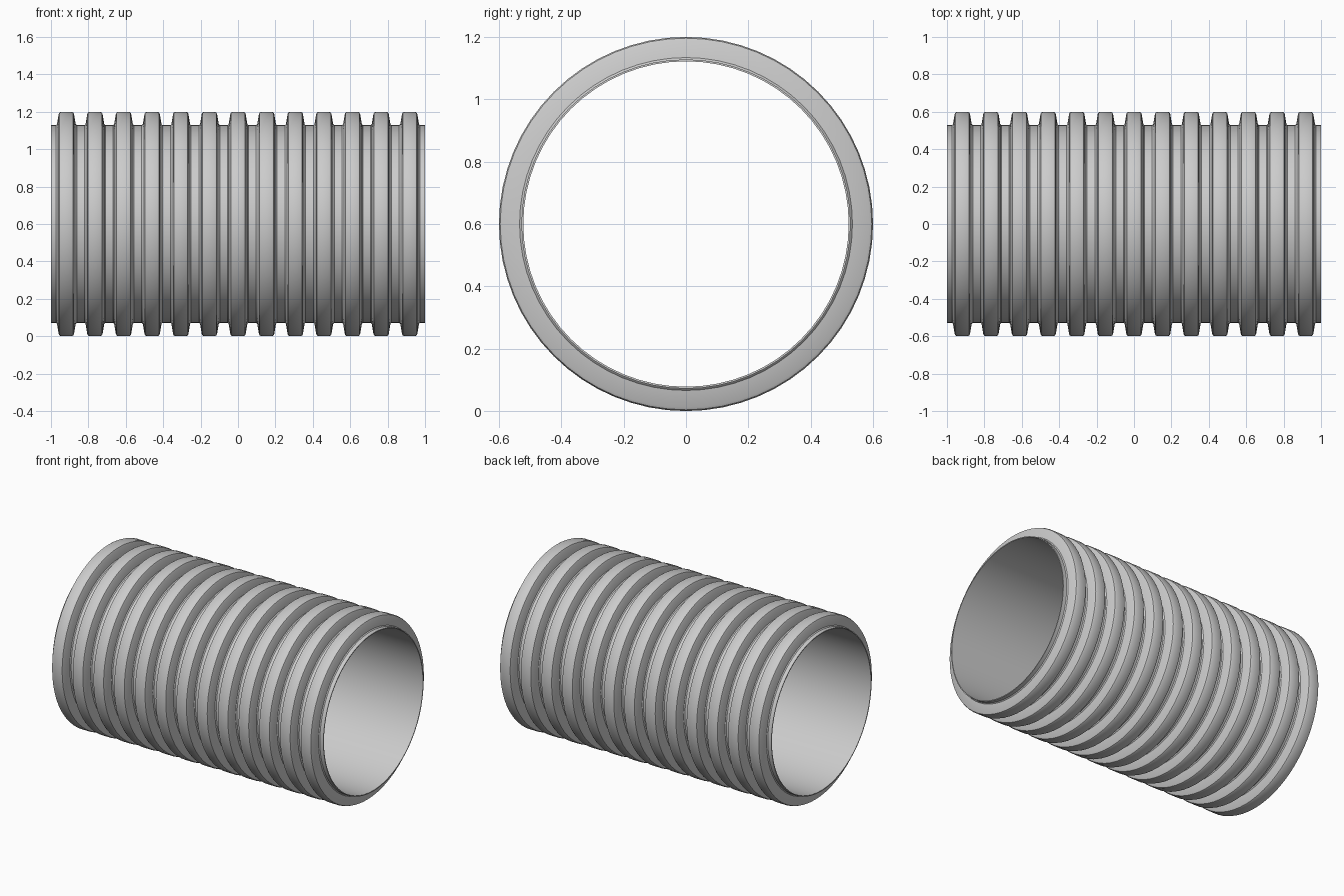
import bpy, bmesh, math

if "Cube" in bpy.data.objects:
    bpy.data.objects.remove(bpy.data.objects["Cube"])

SIDES = 64
RIBS = 13
PITCH = 0.153
INNER_R, VALLEY_R, RIB_R = 0.522, 0.528, 0.6

# one rib: (offset along the pipe, radius)
rib = [(-0.056, VALLEY_R), (-0.050, VALLEY_R + 0.006), (-0.041, 0.588), (-0.037, 0.596),
       (-0.028, RIB_R), (0.028, RIB_R), (0.037, 0.596), (0.041, 0.588),
       (0.050, VALLEY_R + 0.006), (0.056, VALLEY_R)]

# closed wall profile: ribbed outside, smooth bore
profile = [(-1, INNER_R), (-1, VALLEY_R)]
for i in range(RIBS):
    cx = (i - (RIBS - 1) / 2) * PITCH
    profile += [(cx + dx, r) for dx, r in rib]
profile += [(1, VALLEY_R), (1, INNER_R)]

# revolve the profile round the x axis
bm = bmesh.new()
rings = []
for s in range(SIDES):
    a = 2 * math.pi * s / SIDES
    rings.append([bm.verts.new((x, r * math.sin(a), r * math.cos(a) + RIB_R)) for x, r in profile])
n = len(profile)
for s in range(SIDES):
    p, q = rings[s], rings[(s + 1) % SIDES]
    for i in range(n):
        j = (i + 1) % n
        bm.faces.new((p[i], p[j], q[j], q[i]))
bmesh.ops.recalc_face_normals(bm, faces=bm.faces)
mesh = bpy.data.meshes.new("corrugated_pipe")
bm.to_mesh(mesh)
bm.free()
pipe = bpy.data.objects.new("corrugated_pipe", mesh)
bpy.context.collection.objects.link(pipe)

# smooth round the pipe, crisp at rib edges
bpy.context.view_layer.objects.active = pipe
pipe.select_set(True)
bpy.ops.object.shade_smooth_by_angle(angle=math.radians(30))
